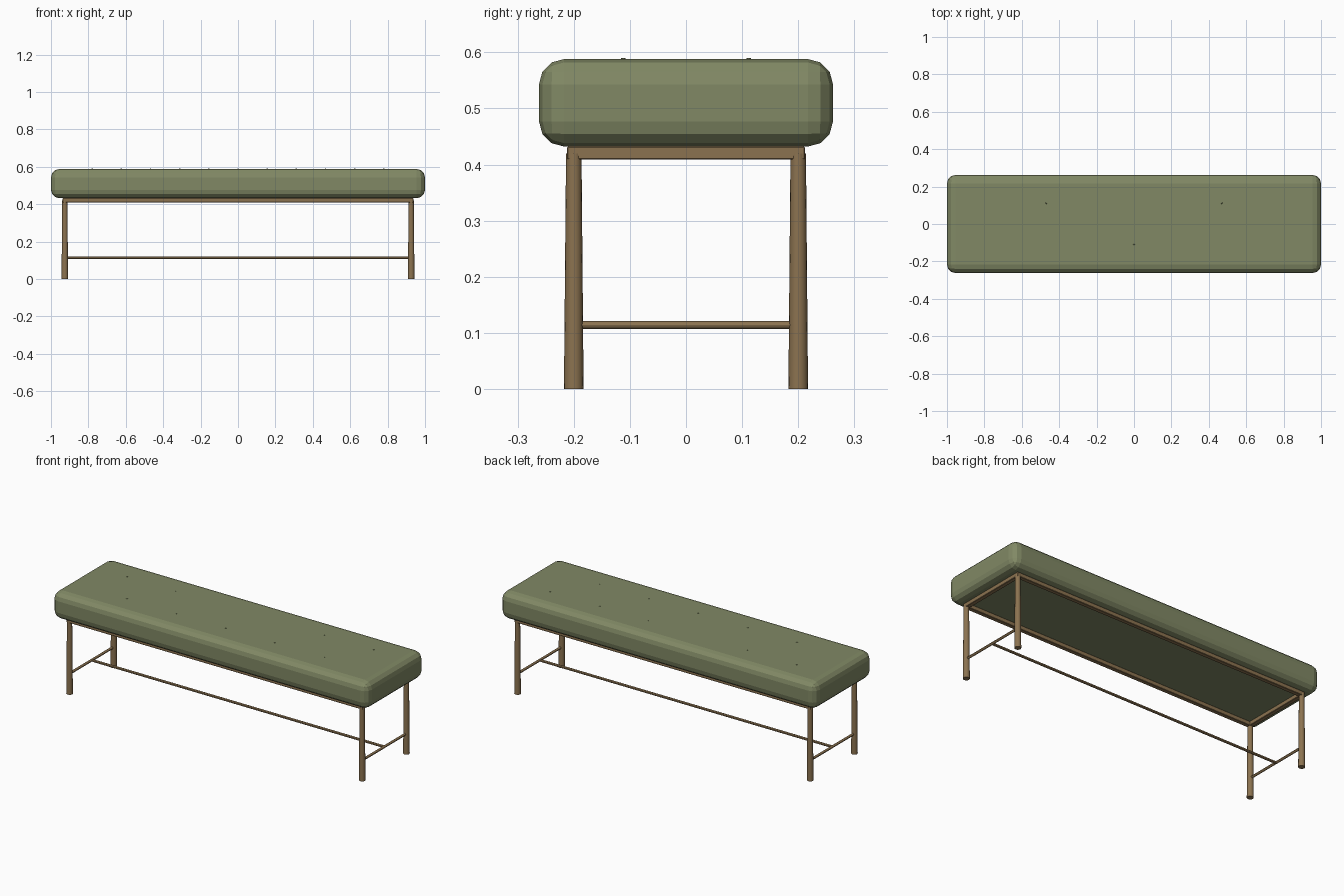
import bpy
from mathutils import Vector

if "Cube" in bpy.data.objects:
    bpy.data.objects.remove(bpy.data.objects["Cube"])


def material(name, color):
    m = bpy.data.materials.new(name)
    m.diffuse_color = color
    m.use_nodes = True
    m.node_tree.nodes["Principled BSDF"].inputs["Base Color"].default_value = m.diffuse_color
    return m


FABRIC = material("olive_fabric", (0.22, 0.25, 0.13, 1))
WOOD = material("warm_wood", (0.26, 0.17, 0.08, 1))


def box(name, center, size, mat, bevel, segments):
    bpy.ops.mesh.primitive_cube_add(size=1, location=center)
    ob = bpy.context.object
    ob.name = name
    ob.scale = size
    bpy.ops.object.transform_apply(location=False, rotation=False, scale=True)
    mod = ob.modifiers.new("rounding", 'BEVEL')
    mod.width = bevel
    mod.segments = segments
    ob.data.materials.append(mat)
    return ob


def rod(name, start, end, r1, r2, mat, sides=16):
    a, b = Vector(start), Vector(end)
    bpy.ops.mesh.primitive_cone_add(vertices=sides, radius1=r1, radius2=r2,
                                    depth=(b - a).length, location=(a + b) / 2)
    ob = bpy.context.object
    ob.name = name
    ob.rotation_euler = (b - a).to_track_quat('Z', 'Y').to_euler()
    ob.data.materials.append(mat)
    bpy.ops.object.shade_smooth_by_angle()
    return ob


# Seat cushion with chunky rounded edges
box("seat_cushion", (0, 0, 0.51), (2.0, 0.524, 0.156), FABRIC, 0.045, 3)

# Tufting buttons in two staggered rows
for y, count in ((0.112, 6), (-0.112, 5)):
    for i in range(count):
        x = (i - (count - 1) / 2) * 0.312
        rod("tuft_button", (x, y, 0.584), (x, y, 0.5895), 0.005, 0.004, FABRIC, 10)

# Rectangular frame under the cushion
for s, side in ((-1, "front"), (1, "back")):
    box(side + "_rail", (0, s * 0.2, 0.4205), (1.874, 0.024, 0.023), WOOD, 0.002, 1)
for s, side in ((-1, "left"), (1, "right")):
    box(side + "_rail", (s * 0.925, 0, 0.4205), (0.024, 0.39, 0.023), WOOD, 0.002, 1)

# Tapered legs, wider at the floor
for sx, xn in ((-1, "left"), (1, "right")):
    for sy, yn in ((-1, "front"), (1, "back")):
        x, y = sx * 0.926, sy * 0.2
        rod(f"{yn}_{xn}_leg", (x, y, 0), (x, y, 0.42), 0.0175, 0.0138, WOOD)
    # End stretcher between each pair of legs
    rod(xn + "_stretcher", (sx * 0.926, -0.195, 0.114), (sx * 0.926, 0.195, 0.114),
        0.007, 0.007, WOOD, 12)

# Long stretcher joining the two ends
rod("long_stretcher", (-0.926, 0, 0.114), (0.926, 0, 0.114), 0.007, 0.007, WOOD, 12)
